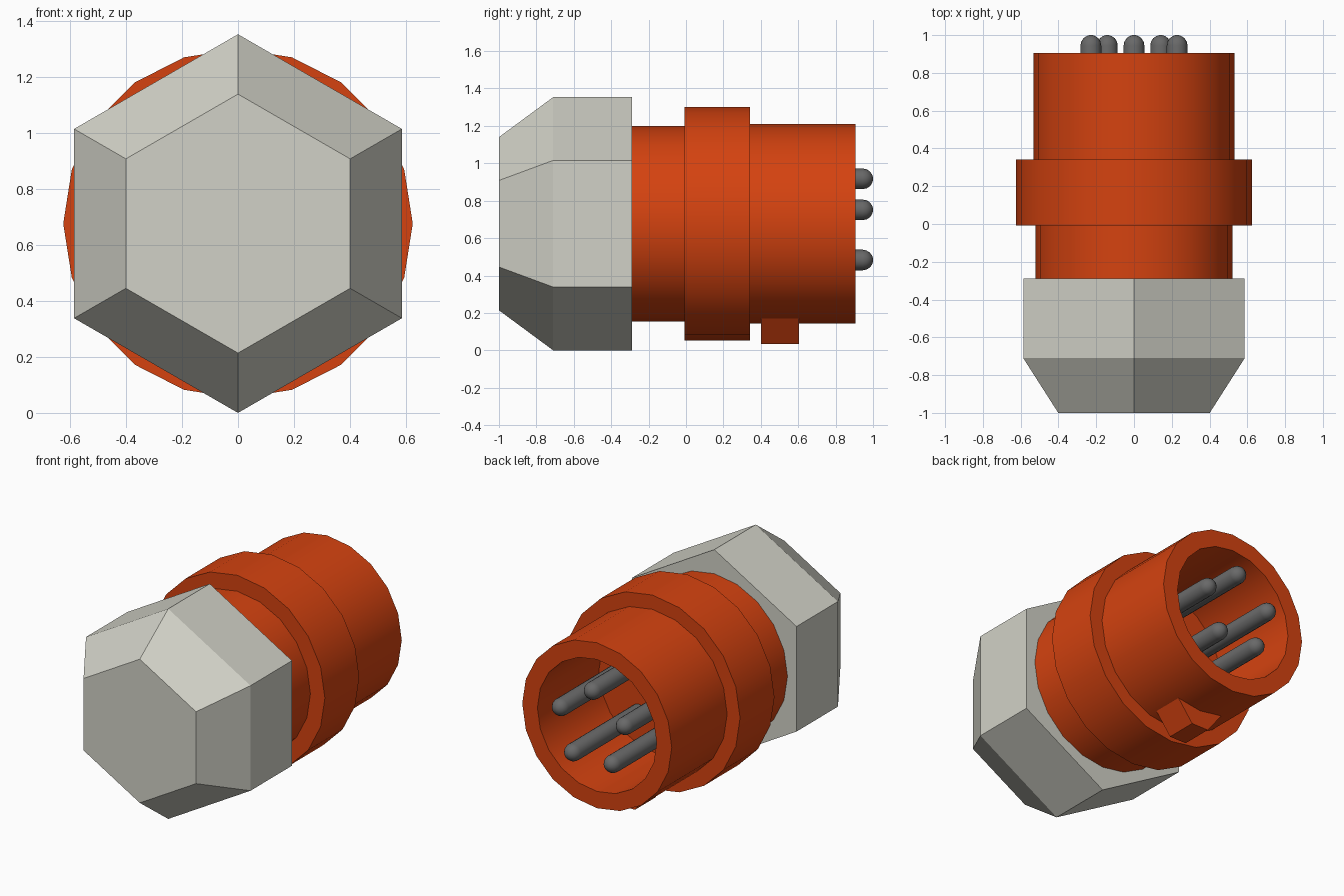
import bpy, bmesh
from math import sin, cos, pi, radians

if "Cube" in bpy.data.objects:
    bpy.data.objects.remove(bpy.data.objects["Cube"])

ZC = 0.677  # height of the common axis


def material(name, rgb):
    m = bpy.data.materials.new(name)
    m.diffuse_color = (*rgb, 1)
    m.use_nodes = True
    m.node_tree.nodes["Principled BSDF"].inputs["Base Color"].default_value = m.diffuse_color
    return m


ORANGE = material("orange_plastic", (0.66, 0.055, 0.005))
PALE = material("pale_grey", (0.64, 0.64, 0.57))
METAL = material("dark_metal", (0.14, 0.14, 0.14))


def finish(name, bm, mat, smooth=True):
    bmesh.ops.recalc_face_normals(bm, faces=bm.faces)
    me = bpy.data.meshes.new(name)
    bm.to_mesh(me)
    bm.free()
    me.materials.append(mat)
    ob = bpy.data.objects.new(name, me)
    bpy.context.collection.objects.link(ob)
    if smooth:
        bpy.ops.object.select_all(action='DESELECT')
        ob.select_set(True)
        bpy.context.view_layer.objects.active = ob
        bpy.ops.object.shade_smooth_by_angle(angle=radians(35))
    return ob


def lathe(name, profile, sides, mat, cx=0, cz=ZC, smooth=True):
    """Spin (radius, y) points round a y-parallel axis and cap both ends."""
    bm = bmesh.new()
    rings = []
    for r, y in profile:
        angles = [pi / 2 + 2 * pi * k / sides for k in range(sides)]
        rings.append([bm.verts.new((cx + r * cos(a), y, cz + r * sin(a))) for a in angles])
    for a, b in zip(rings, rings[1:]):
        for k in range(sides):
            j = (k + 1) % sides
            bm.faces.new((a[k], a[j], b[j], b[k]))
    bm.faces.new(rings[0])
    bm.faces.new(rings[-1])
    return finish(name, bm, mat, smooth)


# Hexagonal gland nut with tapered front
lathe("hex_nut", [(0.463, -1), (0.677, -0.71), (0.677, -0.288)], 6, PALE, smooth=False)

# Stepped plug body with hollow socket
lathe("plug_body", [(0.522, -0.288), (0.522, -0.008), (0.625, -0.008), (0.625, 0.342),
                    (0.533, 0.342), (0.533, 0.906), (0.425, 0.906), (0.425, 0.28)], 20, ORANGE)

# Locating key under the socket
bm = bmesh.new()
section = [(-0.165, 0.17), (-0.06, 0.035), (0.06, 0.035), (0.165, 0.17), (0, 0.2)]
key = bm.faces.new([bm.verts.new((x, 0.402, z)) for x, z in section])
ext = bmesh.ops.extrude_face_region(bm, geom=[key], use_keep_orig=True)
bmesh.ops.translate(bm, vec=(0, 0.203, 0),
                    verts=[v for v in ext["geom"] if isinstance(v, bmesh.types.BMVert)])
finish("locating_key", bm, ORANGE, smooth=False)

# Five round-tipped contact pins
R = 0.055
tip = [(R * cos(radians(t)), 1 - R + R * sin(radians(t))) for t in (0, 22, 45, 65, 82)]
tip[-1] = (tip[-1][0], 1.0)
for i in range(5):
    a = pi / 2 + 2 * pi * i / 5
    lathe(f"contact_pin_{i + 1}", [(R, 0.27)] + tip, 16, METAL,
          cx=0.24 * cos(a), cz=ZC + 0.24 * sin(a))
